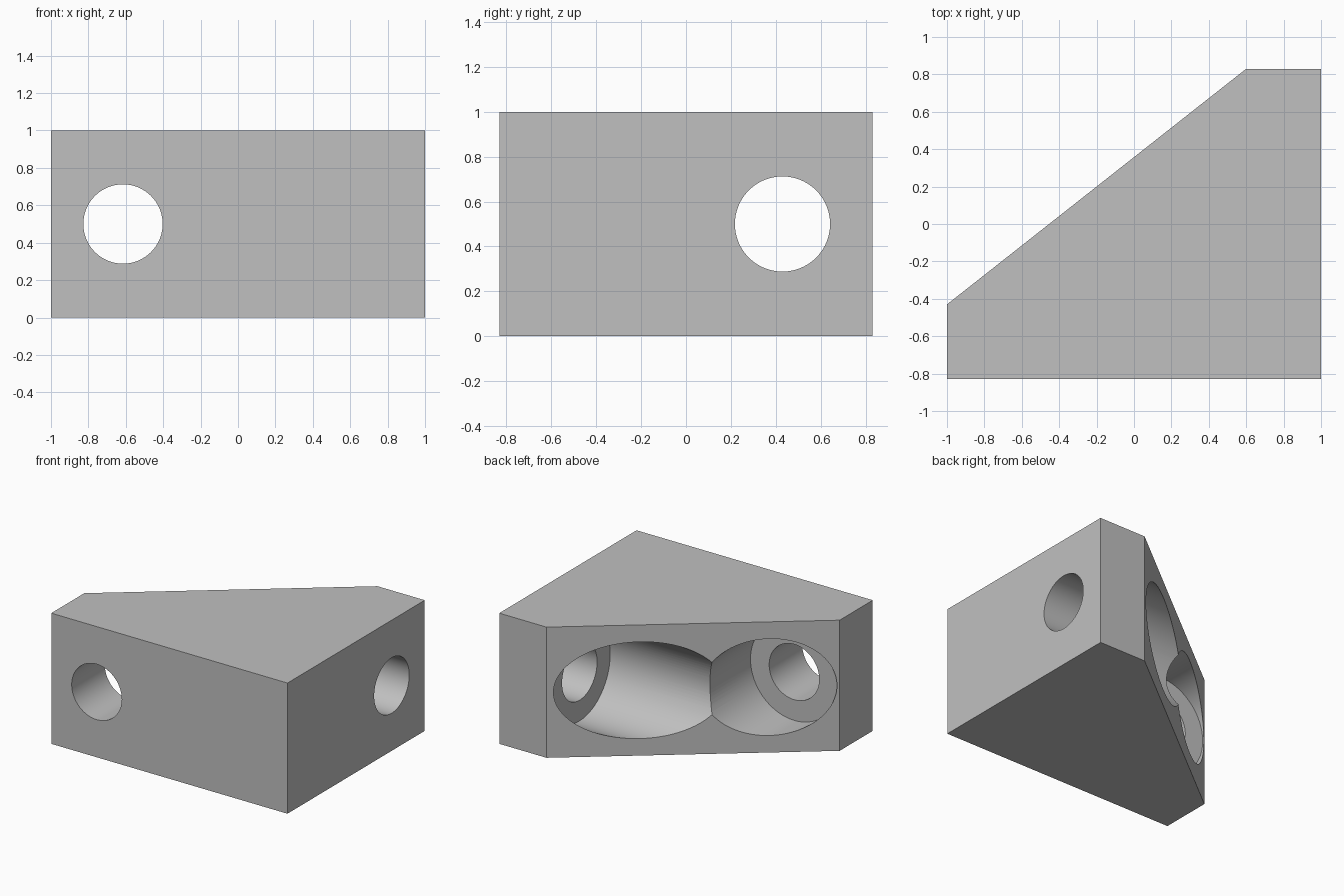
import bpy
import bmesh
from math import pi, radians
from mathutils import Matrix, Vector

cube = bpy.data.objects.get("Cube")
if cube:
    bpy.data.objects.remove(cube, do_unlink=True)

HEIGHT = 1.0
HALF_Y = 0.83
WALL = 0.4
HOLE_R, BORE_R = 0.212, 0.37

grey = bpy.data.materials.new("plain grey")
grey.use_nodes = True
colour = (0.53, 0.53, 0.53, 1)
grey.diffuse_color = colour
grey.node_tree.nodes["Principled BSDF"].inputs["Base Color"].default_value = colour


def make_object(name, bm):
    bmesh.ops.recalc_face_normals(bm, faces=bm.faces)
    mesh = bpy.data.meshes.new(name)
    bm.to_mesh(mesh)
    bm.free()
    mesh.materials.append(grey)
    obj = bpy.data.objects.new(name, mesh)
    bpy.context.collection.objects.link(obj)
    return obj


def cylinder_between(name, start, end, radius):
    start, end = Vector(start), Vector(end)
    axis = end - start
    turn = axis.to_track_quat('Z', 'Y').to_matrix().to_4x4()
    bm = bmesh.new()
    bmesh.ops.create_cone(bm, cap_ends=True, segments=96, radius1=radius,
                          radius2=radius, depth=axis.length,
                          matrix=Matrix.Translation((start + end) / 2) @ turn)
    return make_object(name, bm)


# Block: rectangle with one corner sliced off, extruded upward
outline = [(-1, -HALF_Y), (1, -HALF_Y), (1, HALF_Y),
           (1 - WALL, HALF_Y), (-1, WALL - HALF_Y)]
bm = bmesh.new()
base = bm.faces.new([bm.verts.new((x, y, 0)) for x, y in outline])
top = bmesh.ops.extrude_face_region(bm, geom=[base])["geom"]
bmesh.ops.translate(bm, vec=(0, 0, HEIGHT),
                    verts=[v for v in top if isinstance(v, bmesh.types.BMVert)])
block = make_object("corner_block", bm)

# Counterbores sunk from the sloping face, and holes through the walls
mid = HEIGHT / 2
hole_x, hole_y = -0.615, 0.43
cutters = [
    cylinder_between("side_bore_cutter", (1 - WALL, hole_y, mid),
                     (-1.5, hole_y, mid), BORE_R),
    cylinder_between("front_bore_cutter", (hole_x, WALL - HALF_Y, mid),
                     (hole_x, 1.5, mid), BORE_R),
    cylinder_between("side_hole_cutter", (0.5, hole_y, mid),
                     (1.2, hole_y, mid), HOLE_R),
    cylinder_between("front_hole_cutter", (hole_x, -1.2, mid),
                     (hole_x, -0.35, mid), HOLE_R),
]

bpy.ops.object.select_all(action='DESELECT')
bpy.context.view_layer.objects.active = block
block.select_set(True)
for cutter in cutters:
    cut = block.modifiers.new(cutter.name, 'BOOLEAN')
    cut.operation = 'DIFFERENCE'
    cut.solver = 'EXACT'
    cut.object = cutter
    bpy.ops.object.modifier_apply(modifier=cut.name)
    bpy.data.objects.remove(cutter, do_unlink=True)

bpy.ops.object.shade_smooth_by_angle(angle=radians(25))
